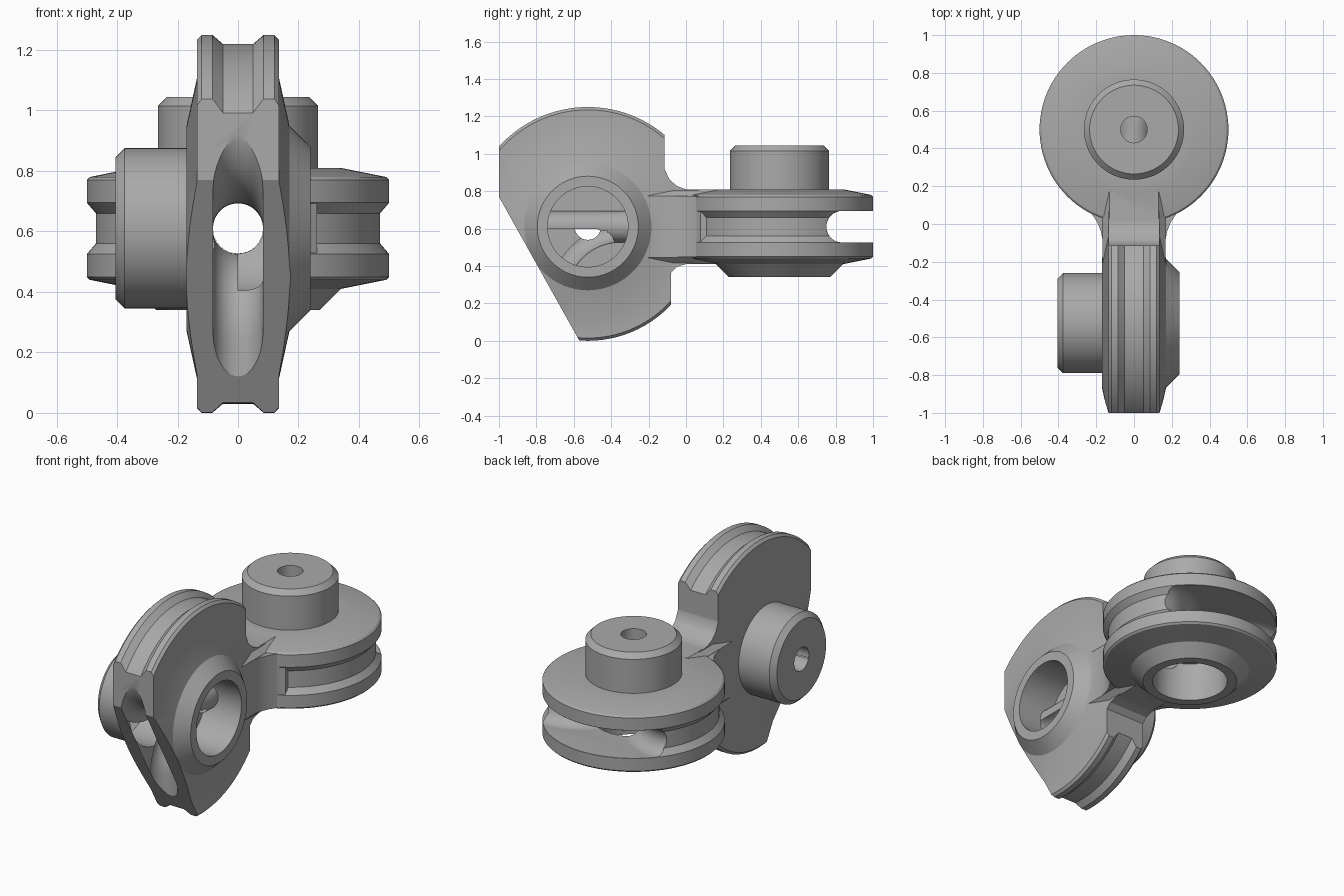
import bpy, bmesh, math
from mathutils import Vector, Matrix

cube = bpy.data.objects.get("Cube")
if cube:
    bpy.data.objects.remove(cube, do_unlink=True)

grey = bpy.data.materials.new("plain_grey")
grey.use_nodes = True
COLOR = (0.4, 0.4, 0.4, 1)
grey.diffuse_color = COLOR
grey.node_tree.nodes["Principled BSDF"].inputs["Base Color"].default_value = COLOR

CZ = 0.61                       # height of both hub centres
HUB_A = Vector((0, 0.5, CZ))    # flat pulley, axis up
HUB_B = Vector((0, -0.525, CZ)) # upright pulley, axis sideways
BORE = 0.085


def finish(bm, name):
    bmesh.ops.remove_doubles(bm, verts=bm.verts, dist=1e-5)
    bmesh.ops.recalc_face_normals(bm, faces=bm.faces)
    mesh = bpy.data.meshes.new(name)
    bm.to_mesh(mesh)
    bm.free()
    mesh.materials.append(grey)
    ob = bpy.data.objects.new(name, mesh)
    bpy.context.scene.collection.objects.link(ob)
    return ob


def revolve(name, profile, matrix, lower_trim=0):
    """Solid of revolution around local z from (radius, height) points."""
    bm = bmesh.new()
    vs = [bm.verts.new((r, 0, h)) for r, h in profile]
    edges = [bm.edges.new(p) for p in zip(vs, vs[1:])]
    bmesh.ops.spin(bm, geom=vs + edges, cent=(0, 0, 0), axis=(0, 0, 1),
                   angle=2 * math.pi, steps=96)
    bmesh.ops.remove_doubles(bm, verts=bm.verts, dist=1e-5)
    for v in bm.verts:
        r = math.hypot(v.co.x, v.co.y)
        if lower_trim and v.co.x < -0.001 and r > 0.52:
            v.co.xy *= (r - lower_trim) / r
    bm.transform(matrix)
    return finish(bm, name)


def prism(name, outline, low, high, place):
    """Extrude a 2D outline; place maps (a, b, depth) to world space."""
    bm = bmesh.new()
    ends = [[bm.verts.new(place(a, b, d)) for a, b in outline] for d in (low, high)]
    bm.faces.new(ends[0])
    bm.faces.new(ends[1])
    for i in range(len(outline)):
        bm.faces.new((ends[0][i - 1], ends[0][i], ends[1][i], ends[1][i - 1]))
    return finish(bm, name)


def pipe(name, path, radius, place, sides=32):
    """Round tube along a 2D path."""
    bm = bmesh.new()
    rings = []
    for i, p in enumerate(path):
        t = (path[min(i + 1, len(path) - 1)] - path[max(i - 1, 0)]).normalized()
        n = Vector((-t.y, t.x))
        ring = []
        for k in range(sides):
            a = 2 * math.pi * k / sides
            q = p + n * radius * math.cos(a)
            ring.append(bm.verts.new(place(q.x, q.y, radius * math.sin(a))))
        rings.append(ring)
    for r0, r1 in zip(rings, rings[1:]):
        for k in range(sides):
            bm.faces.new((r0[k - 1], r0[k], r1[k], r1[k - 1]))
    bm.faces.new(rings[0])
    bm.faces.new(rings[-1])
    return finish(bm, name)


def boolean(target, other, mode):
    mod = target.modifiers.new("combine", "BOOLEAN")
    mod.operation, mod.solver, mod.object = mode, "EXACT", other
    with bpy.context.temp_override(object=target, active_object=target):
        bpy.ops.object.modifier_apply(modifier=mod.name)
    bpy.data.objects.remove(other, do_unlink=True)


def pulley_profile(t, radius, flank):
    """Socket cone, grooved rim and boss; t is half the body thickness."""
    return [(0, -t - .07), (.27, -t - .07), (.34, -t), *[(r, -h) for r, h in flank],
            (radius, -BORE), (radius - .03, -.05), (radius - .03, .05), (radius, BORE),
            *reversed(flank), (.34, t), (.265, t), (.265, t + .205),
            (.235, t + .235), (0, t + .235)]


def bend(start, tail, side, radius=.37):
    """Straight bore, then a quarter turn towards one side."""
    arc = [Vector((start + radius * math.sin(a), side * radius * (1 - math.cos(a))))
           for a in (math.pi / 2 * i / 16 for i in range(17))]
    return [Vector((tail, 0))] + arc + [arc[-1] + Vector((0, side * .4))]


def cut_fan(target, place, start_up, start_down, tail, radius):
    """Two flared bends and the open fan between them."""
    up, down = bend(start_up, tail, 1), bend(start_down, tail, -1)
    boolean(target, pipe("bend_cutter", up, radius, place), "DIFFERENCE")
    boolean(target, pipe("bend_cutter", down, radius - .0007, place), "DIFFERENCE")
    far = [Vector((1.1, down[-1].y)), Vector((1.1, up[-1].y))]
    outline = down[1:] + far + up[:0:-1]
    if (outline[0] - outline[-1]).length < 1e-4:
        outline.pop()
    boolean(target, prism("fan_cutter", outline, .0012 - radius, radius - .0012, place),
            "DIFFERENCE")


# Hub frames: the flat pulley's boss points up, the other's to the side
frame_a = Matrix.Translation(HUB_A)
frame_b = Matrix.Translation(HUB_B) @ Matrix.Rotation(-math.pi / 2, 4, 'Y')

body = revolve("hinge_link", pulley_profile(.20, .5, [(.49, .17), (.5, .16)]), frame_a)
upright = revolve("upright_pulley", pulley_profile(
    .17, .64, [(.5, .135), (.625, .135), (.64, .12)]), frame_b, lower_trim=.03)

# Trim the upright pulley: flat and slanted front, stepped back with fillets
side_outline = [(-1, .77), (-1, 1.4), (-.115, 1.4), (-.115, .92), (-.09, .865),
                (-.05, .828), (0, .81), (.15, .8), (.15, .42), (0, .41),
                (-.05, .395), (-.08, .365), (-.08, -.1), (-.514, -.1)]
trim = prism("side_trim", side_outline, -1, 1, lambda a, b, d: Vector((d, a, b)))
boolean(upright, trim, "INTERSECT")

# Neck: chamfered spine plus flared sides meeting the flat pulley
half = [(.166, -.165), (.166, .165), (.13, .199), (-.13, .199)]
spine = prism("neck_spine", half + [(-x, -z) for x, z in half],
              -.25, .17, lambda a, b, d: Vector((a, d, b + CZ)))
side = [(.163, -.22), (.164, -.1), (.175, -.04), (.195, .01), (.225, .055),
        (.262, .078), (.25, .25)]
flare = prism("neck_flare", side + [(-x, y) for x, y in reversed(side)],
              -.163, .163, lambda a, b, d: Vector((a, b, d + CZ)))
for part in (spine, flare, upright):
    boolean(body, part, "UNION")

# Sockets and axle holes
for frame, mouth, floor in ((frame_a, -.4, -.03), (frame_b, -.4, .0)):
    socket = revolve("socket_cutter", [(0, mouth), (.215, mouth), (.215, floor), (0, floor)], frame)
    boolean(body, socket, "DIFFERENCE")
    axle = revolve("axle_cutter", [(0, -.5), (.07, -.5), (.07, .6), (0, .6)], frame)
    boolean(body, axle, "DIFFERENCE")

# Cable passage through the neck, fanning open at both ends
cut_fan(body, lambda u, v, w: HUB_A + Vector((v, u, w)), -.035, -.035, -.97, BORE)
cut_fan(body, lambda u, v, w: HUB_B + Vector((w, -u, v)), .195, -.175, -.21, BORE - .0015)

# Shading
bpy.context.view_layer.update()
bpy.ops.object.select_all(action='DESELECT')
body.select_set(True)
bpy.context.view_layer.objects.active = body
bpy.ops.object.shade_smooth_by_angle(angle=math.radians(25))
